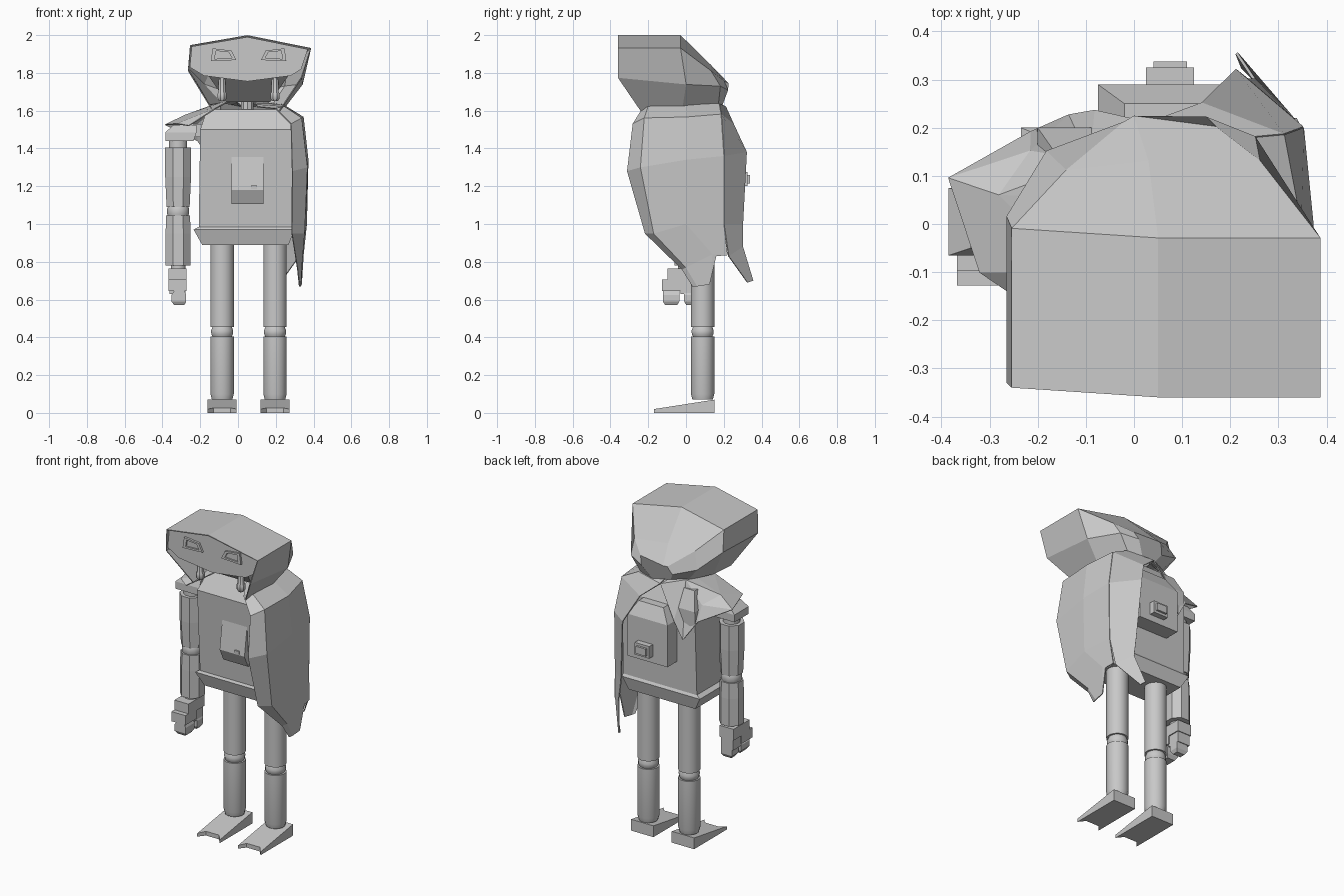
import bpy, bmesh, math

grey = bpy.data.materials.new("plain grey")
grey.diffuse_color = (0.58, 0.58, 0.58, 1)
CX = 0.056  # centre line of the body


def make(name, verts, faces, thick=0.0, smooth=False):
    bm = bmesh.new()
    vs = [bm.verts.new(v) for v in verts]
    for f in faces:
        bm.faces.new([vs[i] for i in f])
    bmesh.ops.remove_doubles(bm, verts=bm.verts, dist=1e-5)
    bmesh.ops.recalc_face_normals(bm, faces=bm.faces)
    me = bpy.data.meshes.new(name)
    bm.to_mesh(me)
    bm.free()
    ob = bpy.data.objects.new(name, me)
    bpy.context.collection.objects.link(ob)
    me.materials.append(grey)
    if thick:
        m = ob.modifiers.new("thickness", 'SOLIDIFY')
        m.thickness = thick
        m.offset = 0
    if smooth:
        bpy.ops.object.select_all(action='DESELECT')
        ob.select_set(True)
        bpy.context.view_layer.objects.active = ob
        bpy.ops.object.shade_smooth_by_angle(angle=math.radians(35))
    return ob


def rings(name, loops, closed=True, caps=(True, True), thick=0.0, smooth=False):
    """Skin a list of equally long point loops."""
    n = len(loops[0])
    verts = [p for l in loops for p in l]
    faces = []
    for r in range(len(loops) - 1):
        for i in range(n if closed else n - 1):
            j = (i + 1) % n
            faces.append((r * n + i, r * n + j, (r + 1) * n + j, (r + 1) * n + i))
    if caps[0]:
        faces.append(tuple(range(n)))
    if caps[1]:
        k = (len(loops) - 1) * n
        faces.append(tuple(range(k, k + n)))
    return make(name, verts, faces, thick, smooth)


def block(name, *levels):
    """Stack of rectangles (x0, x1, y0, y1, z)."""
    return rings(name, [[(a, c, z), (b, c, z), (b, d, z), (a, d, z)] for a, b, c, d, z in levels])


def turned(name, x, y, profile, sides=16, smooth=True):
    """Upright turned part from (radius, z) pairs."""
    ang = [2 * math.pi * (i + .5) / sides for i in range(sides)]
    return rings(name, [[(x + r * math.cos(a), y + r * math.sin(a), z) for a in ang]
                        for r, z in profile], smooth=smooth)


def prism_y(name, pts, y0, y1):
    return rings(name, [[(x, y0, z) for x, z in pts], [(x, y1, z) for x, z in pts]])


# legs and feet
for side, s in (("left", -1), ("right", 1)):
    x = CX + s * 0.14
    turned(side + "_thigh", x, .088, [(.063, .455), (.063, .91)])
    turned(side + "_knee", x, .088, [(.05, .40), (.058, .415), (.06, .435), (.05, .46)])
    turned(side + "_shin", x, .088, [(.055, .07), (.063, .10), (.063, .405)])
    outline = [(-.077, .15), (-.077, -.17), (-.045, -.13), (.045, -.13), (.077, -.17), (.077, .15)]
    rings(side + "_foot", [[(x + a, b, 0) for a, b in outline],
                           [(x + a, b, .07 - .05 * (.15 - b) / .32) for a, b in outline]])

# torso, leaning outward towards the chest
block("hips", (-.19, .267, -.06, .18, .89), (-.235, .30, -.085, .2, .97), (-.21, .30, -.075, .19, .985))
block("torso", (-.208, .30, -.075, .19, .97), (-.2, .29, -.115, .2, 1.5), (-.165, .245, -.05, .15, 1.605))
turned("neck", .05, .0, [(.035, 1.58), (.035, 1.75)], 10)

# chest panel with a sloping upper face
block("chest_panel", (-.035, .135, -.094, -.06, 1.105), (-.035, .135, -.13, -.06, 1.18),
      (-.035, .135, -.104, -.06, 1.355))
block("chest_button", (.07, .1, -.135, -.07, 1.185), (.07, .1, -.135, -.07, 1.205))

# backpack
block("backpack", (-.075, .2, .17, .29, 1.16), (-.075, .2, .17, .29, 1.42), (-.02, .15, .17, .25, 1.5))
block("backpack_latch", (.025, .125, .28, .325, 1.2), (.025, .125, .28, .325, 1.275))
block("latch_cap", (.04, .11, .32, .338, 1.215), (.04, .11, .32, .338, 1.26))

# arm
AX, AY = -.317, .005
block("shoulder", (-.385, -.235, -.065, .075, 1.44), (-.385, -.22, -.065, .075, 1.485),
      (-.34, -.22, -.05, .06, 1.525))
block("shoulder_joint", (-.25, -.17, -.04, .06, 1.46), (-.25, -.17, -.04, .06, 1.53))
turned("arm_peg", AX, AY, [(.05, 1.4), (.05, 1.45)], 12)
turned("upper_arm", AX, AY, [(.066, 1.09), (.074, 1.25), (.074, 1.405)], 8, False)
turned("elbow", AX, AY, [(.052, 1.03), (.06, 1.055), (.06, 1.08), (.052, 1.1)], 12)
turned("forearm", AX, AY, [(.072, .78), (.072, .95), (.068, 1.045)], 8, False)
turned("wrist", AX, AY - .01, [(.04, .74), (.04, .79)], 12)
block("palm", (-.368, -.272, -.098, .06, .695), (-.368, -.272, -.098, .06, .765))
block("knuckles", (-.368, -.272, -.128, -.02, .645), (-.368, -.272, -.128, -.02, .705))
block("back_knuckle", (-.362, -.278, -.03, .055, .63), (-.362, -.278, -.03, .055, .7))
for nm, y0, y1 in (("front_fingers", -.122, -.035), ("thumb", -.01, .05)):
    block(nm, (-.338, -.285, y0 + .012, y1 - .012, .57), (-.352, -.274, y0, y1, .59),
          (-.352, -.274, y0, y1, .625), (-.335, -.285, y0, y1, .65))

# head: face plate, jaw, eyes, tusks
face = [(.05, 1.99), (.37, 1.925), (.335, 1.82), (.28, 1.785), (.05, 1.755),
        (-.18, 1.785), (-.255, 1.83), (-.245, 1.94)]
prism_y("face", face, -.325, -.27)
block("jaw", (-.06, .17, -.12, .05, 1.645), (-.16, .27, -.29, .1, 1.79))
for side, s in (("left", -1), ("right", 1)):
    eye = [(.065, 1.868), (.2, 1.862), (.19, 1.93), (.09, 1.918)]
    eye = [(CX + s * a, z) for a, z in eye]
    mx = sum(p[0] for p in eye) / 4
    mz = sum(p[1] for p in eye) / 4
    inner = [(mx + (a - mx) * .68, mz + (z - mz) * .62) for a, z in eye]
    loop = [[(a, y, z) for a, z in pts] for pts, y in
            ((eye, -.32), (eye, -.338), (inner, -.338), (inner, -.328))]
    rings(side + "_eye", loop, caps=(False, True))
    x = CX + s * .14
    turned(side + "_tusk", x, -.25, [(.016, 1.65), (.026, 1.665), (.026, 1.69), (.02, 1.7), (.02, 1.78)], 8)

# hood: cross-sections from the front rim to the back
hood = [
    [(-.14, -.24, 1.61), (-.262, -.33, 1.81), (-.252, -.34, 1.945), (.05, -.36, 1.997),
     (.385, -.36, 1.93), (.335, -.36, 1.775), (.22, -.24, 1.6)],
    [(-.15, -.05, 1.63), (-.262, .015, 1.82), (-.252, -.01, 1.945), (.05, -.03, 1.997),
     (.385, -.03, 1.93), (.34, 0, 1.74), (.24, -.02, 1.61)],
    [(-.09, .11, 1.64), (-.18, .15, 1.74), (-.14, .11, 1.83), (.03, .13, 1.84),
     (.26, .13, 1.81), (.25, .18, 1.73), (.19, .17, 1.64)],
    [(0, .15, 1.63), (-.04, .19, 1.69), (-.02, .21, 1.74), (0, .222, 1.745),
     (.17, .2, 1.755), (.15, .22, 1.71), (.1, .19, 1.63)]]
rings("hood", hood, closed=False, caps=(False, True), thick=.006)

# cape over the right shoulder: strips running from collar to hem
crease = [(.06, .1, 1.65), (.2, .175, 1.635), (.31, .185, 1.58), (.35, .2, 1.36), (.345, .2, 1.0)]
cape_side = [
    [(.1, -.06, 1.62), (.2, -.23, 1.61), (.28, -.28, 1.53), (.287, -.31, 1.28), (.285, -.215, .95),
     (.315, -.02, .76), (.325, .035, .67)],
    [(.1, -.05, 1.63), (.245, -.2, 1.62), (.335, -.22, 1.56), (.365, -.24, 1.3), (.35, -.17, .95),
     (.335, .0, .77), (.33, .06, .67)],
    [(.08, .03, 1.64), (.24, 0, 1.63), (.345, 0, 1.565), (.37, 0, 1.34), (.362, 0, 1.0),
     (.345, .14, .84), (.335, .125, .68)],
    crease + [(.335, .22, .835), (.342, .16, .83)]]
rings("cape_side", cape_side, closed=False, caps=(False, False), thick=.006)
cape_back = [
    crease + [(.325, .225, .83), (.225, .325, .69)],
    [(.02, .14, 1.65), (.03, .21, 1.62), (.14, .25, 1.53), (.21, .32, 1.38), (.235, .30, 1.0),
     (.25, .30, .88), (.213, .355, .70)]]
rings("cape_back", cape_back, closed=False, caps=(False, False), thick=.006)

# short flap of the cape over the left shoulder
flap = [(-.03, .05, 1.66), (-.12, -.1, 1.61), (-.26, -.14, 1.52), (-.32, -.1, 1.53), (-.385, .095, 1.525),
        (-.215, .15, 1.53), (-.215, .19, 1.44), (-.135, .225, 1.32), (-.08, .235, 1.43), (.03, .21, 1.62),
        (-.09, .13, 1.645), (-.28, .06, 1.575)]
make("shoulder_flap", flap, [(0, 1, 11), (1, 2, 3), (1, 3, 11), (3, 4, 11), (4, 5, 11), (5, 10, 11),
                             (10, 0, 11), (4, 6, 5), (5, 6, 7), (5, 7, 10), (7, 8, 10), (8, 9, 10),
                             (9, 0, 10)], .006)
